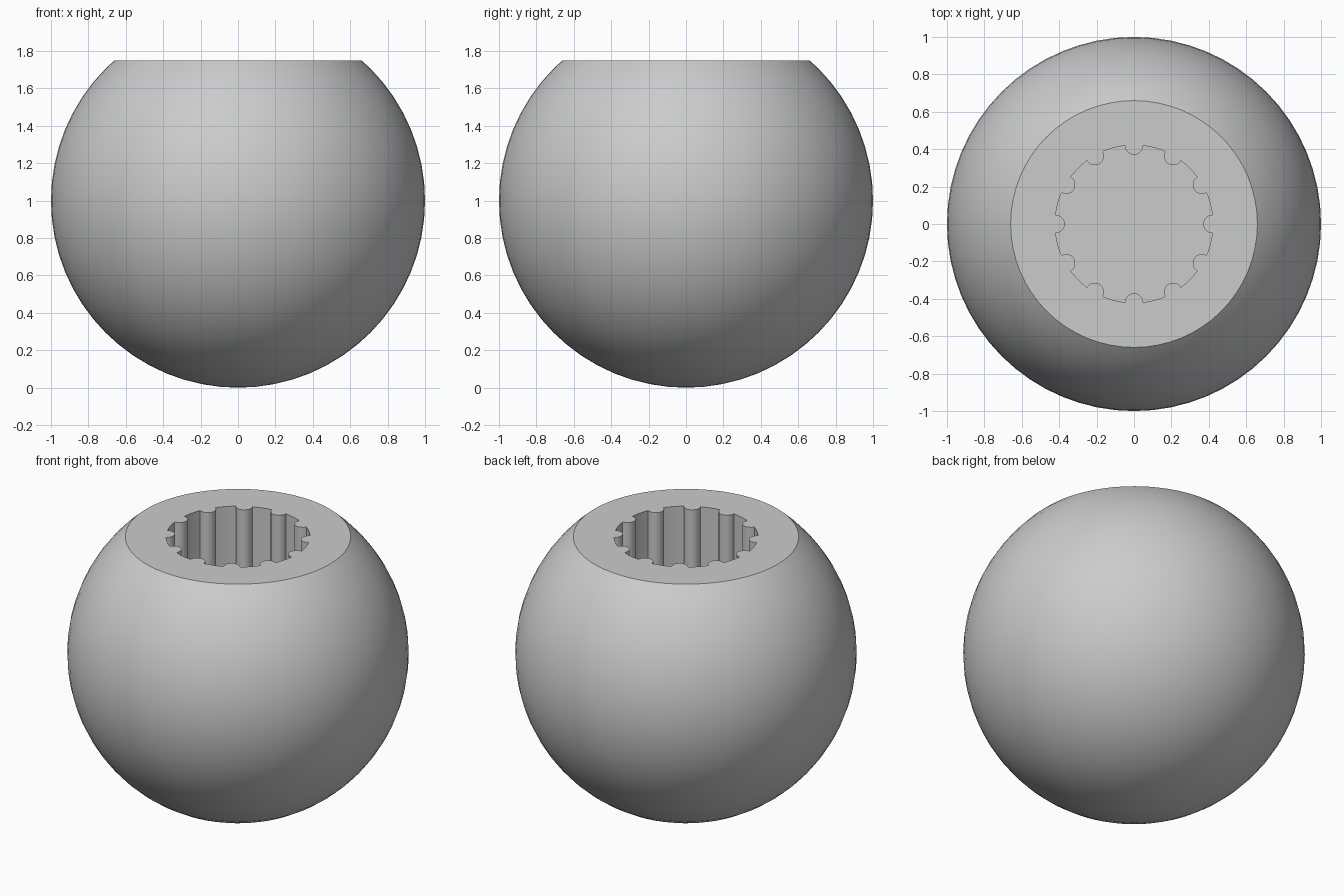
import bpy
import bmesh
from math import sin, cos, pi, asin
from mathutils import Vector

TOP, FLOOR = 1.75, 1.0      # flat top and socket floor heights
SOCKET_R, RIDGE_R = 0.422, 0.049
RIDGES = 12

cube = bpy.data.objects.get("Cube")
if cube:
    bpy.data.objects.remove(cube, do_unlink=True)

grey = bpy.data.materials.new("plain grey")
grey.use_nodes = True
colour = (0.6, 0.6, 0.6, 1)
grey.diffuse_color = colour
grey.node_tree.nodes["Principled BSDF"].inputs["Base Color"].default_value = colour


def add_object(name, bm):
    bmesh.ops.recalc_face_normals(bm, faces=bm.faces)
    mesh = bpy.data.meshes.new(name)
    bm.to_mesh(mesh)
    bm.free()
    mesh.materials.append(grey)
    obj = bpy.data.objects.new(name, mesh)
    bpy.context.collection.objects.link(obj)
    return obj


def socket_outline():
    """Circle with rounded ridges pointing inwards."""
    points = []
    half = asin(RIDGE_R / SOCKET_R)
    step = 2 * pi / RIDGES
    for k in range(RIDGES):
        a = k * step
        out, side = Vector((cos(a), sin(a))), Vector((-sin(a), cos(a)))
        centre = out * SOCKET_R * cos(half)
        for i in range(11):
            t = pi * i / 10
            points.append(centre - side * RIDGE_R * cos(t) - out * RIDGE_R * sin(t))
        for i in (1, 2):
            b = a + half + (step - 2 * half) * i / 3
            points.append(Vector((cos(b), sin(b))) * SOCKET_R)
    return points


# Ball with its top sliced flat
bm = bmesh.new()
bmesh.ops.create_uvsphere(bm, u_segments=64, v_segments=32, radius=1)
bmesh.ops.translate(bm, verts=bm.verts, vec=(0, 0, 1))
cut = bmesh.ops.bisect_plane(bm, geom=bm.verts[:] + bm.edges[:] + bm.faces[:],
                             plane_co=(0, 0, TOP), plane_no=(0, 0, 1), clear_outer=True)
rim = [e for e in cut["geom_cut"] if isinstance(e, bmesh.types.BMEdge)]
bmesh.ops.contextual_create(bm, geom=rim)
ball = add_object("ball", bm)

# Splined socket cutter
bm = bmesh.new()
base = bm.faces.new([bm.verts.new((p.x, p.y, FLOOR)) for p in socket_outline()])
walls = bmesh.ops.extrude_face_region(bm, geom=[base])
raised = [v for v in walls["geom"] if isinstance(v, bmesh.types.BMVert)]
bmesh.ops.translate(bm, verts=raised, vec=(0, 0, TOP - FLOOR + 0.2))
if not base.is_valid or len(bm.faces) < len(raised) + 2:
    bm.faces.new([v for v in bm.verts if v not in raised])
cutter = add_object("socket_cutter", bm)
cutter.hide_render = True

# Cut the socket, then shade the curved faces smooth
bpy.ops.object.select_all(action="DESELECT")
ball.select_set(True)
bpy.context.view_layer.objects.active = ball
cut_socket = ball.modifiers.new("socket", "BOOLEAN")
cut_socket.operation = "DIFFERENCE"
cut_socket.solver = "EXACT"
cut_socket.object = cutter
bpy.ops.object.modifier_apply(modifier=cut_socket.name)
bpy.data.objects.remove(cutter, do_unlink=True)
bpy.ops.object.shade_smooth_by_angle(angle=pi / 6)
